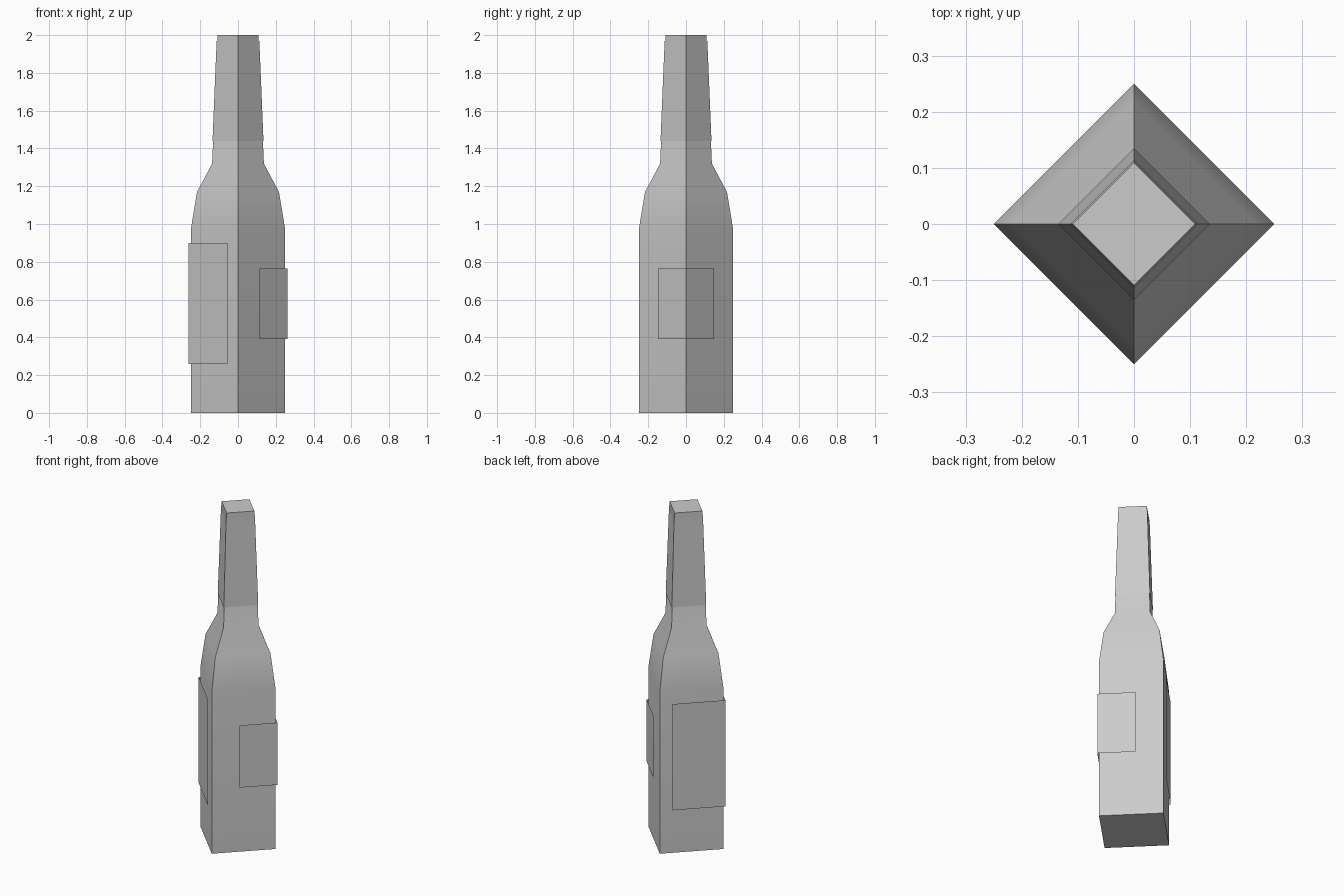
import bpy
import bmesh

old = bpy.data.objects.get("Cube")
if old:
    bpy.data.objects.remove(old, do_unlink=True)

# Single plain colour
grey = bpy.data.materials.new("plain_grey")
grey.use_nodes = True
colour = (0.6, 0.6, 0.6, 1.0)
grey.diffuse_color = colour
grey.node_tree.nodes["Principled BSDF"].inputs["Base Color"].default_value = colour


def finish(name, bm):
    mesh = bpy.data.meshes.new(name)
    bm.to_mesh(mesh)
    bm.free()
    mesh.materials.append(grey)
    obj = bpy.data.objects.new(name, mesh)
    bpy.context.collection.objects.link(obj)
    bpy.ops.object.select_all(action='DESELECT')
    obj.select_set(True)
    bpy.context.view_layer.objects.active = obj
    bpy.ops.object.shade_smooth_by_angle(angle=0.6)
    return obj


def lathe_square(name, profile, capped):
    """Loft a diamond section (corners on the axes) through (radius, z) points."""
    bm = bmesh.new()
    rings = [[bm.verts.new((r * x, r * y, z))
              for x, y in ((1, 0), (0, 1), (-1, 0), (0, -1))]
             for r, z in profile]
    for low, high in zip(rings, rings[1:]):
        for i in range(4):
            j = (i + 1) % 4
            bm.faces.new((low[i], low[j], high[j], high[i]))
    if capped:
        bm.faces.new(rings[0][::-1])
        bm.faces.new(rings[-1])
    return finish(name, bm)


def corner_label(name, side, reach, bottom, top, corner=0.262):
    """Thin sheet folded around the left or right corner of the body."""
    bm = bmesh.new()
    path = [(side * (corner - reach), -side * reach),
            (side * corner, 0),
            (side * (corner - reach), side * reach)]
    low = [bm.verts.new((x, y, bottom)) for x, y in path]
    high = [bm.verts.new((x, y, top)) for x, y in path]
    for i in range(2):
        bm.faces.new((low[i], low[i + 1], high[i + 1], high[i]))
    return finish(name, bm)


# Bottle body with shoulder and tapering neck
lathe_square("bottle_body", [(0.25, 0), (0.25, 0.97), (0.217, 1.17),
                             (0.137, 1.32), (0.109, 1.97), (0.109, 2.0)], True)

# Thin wrap around the neck
lathe_square("neck_wrap", [(0.135, 1.44), (0.113, 1.97)], False)

# Large and small labels folded round opposite corners
corner_label("large_label", -1, 0.207, 0.26, 0.90)
corner_label("small_label", 1, 0.149, 0.39, 0.765)
